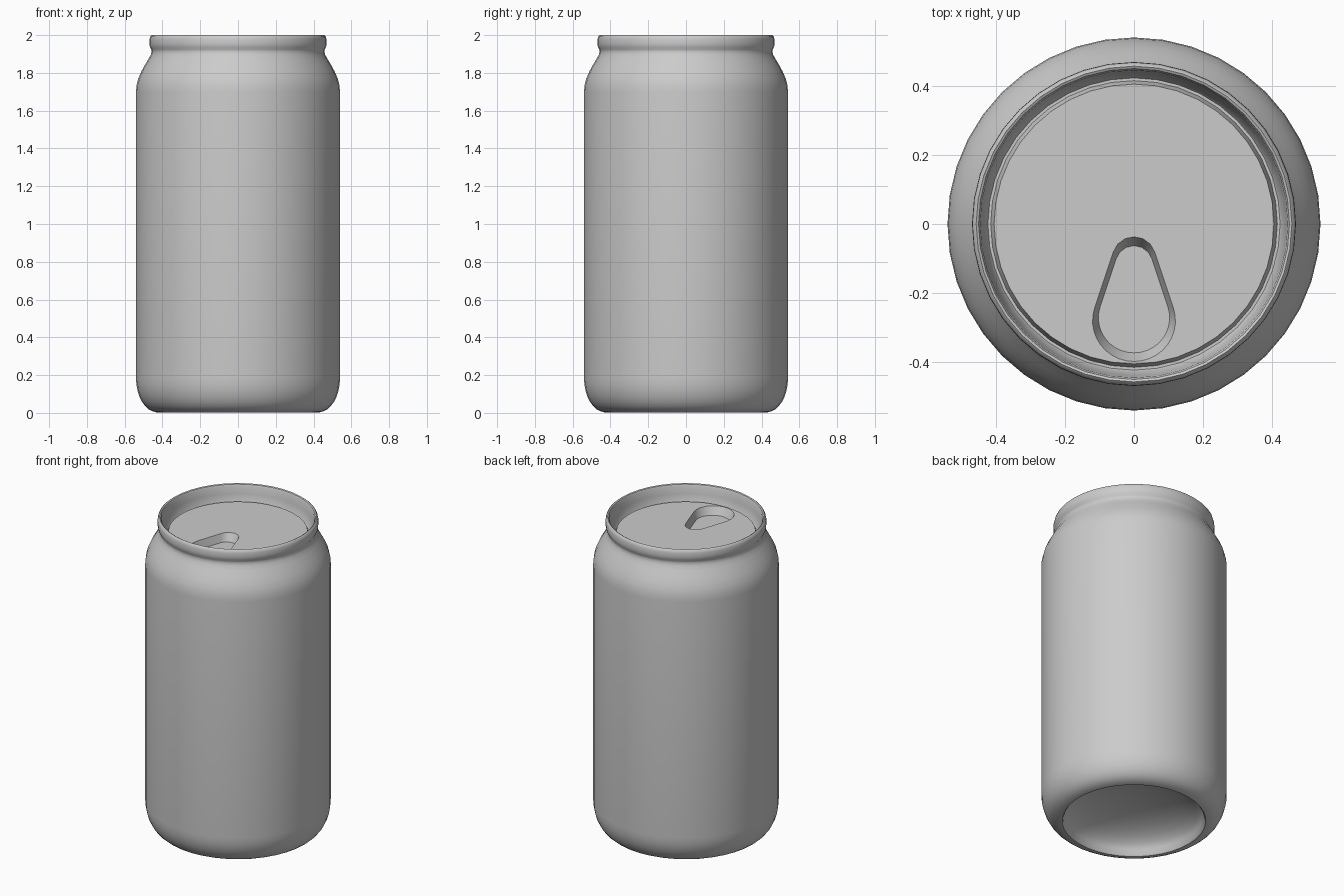
import bpy, bmesh, math
from mathutils import Vector

if "Cube" in bpy.data.objects:
    bpy.data.objects.remove(bpy.data.objects["Cube"])

SIDES = 40


def new_object(name, bm):
    bmesh.ops.recalc_face_normals(bm, faces=bm.faces)
    mesh = bpy.data.meshes.new(name)
    bm.to_mesh(mesh)
    bm.free()
    ob = bpy.data.objects.new(name, mesh)
    bpy.context.collection.objects.link(ob)
    return ob


def lathe(name, profile):
    """Revolve (radius, z) points into a closed solid; ends are on the axis or capped."""
    bm = bmesh.new()
    rings = []
    for r, z in profile:
        if r == 0:
            rings.append([bm.verts.new((0, 0, z))] * SIDES)
        else:
            rings.append([bm.verts.new((r * math.cos(a), r * math.sin(a), z))
                          for a in (2 * math.pi * i / SIDES for i in range(SIDES))])
    for lo, hi in zip(rings, rings[1:]):
        for i in range(SIDES):
            j = (i + 1) % SIDES
            bm.faces.new(dict.fromkeys((lo[i], lo[j], hi[j], hi[i])))
    bm.faces.new(rings[-1])
    return new_object(name, bm)


# Can: domed underside, wall, shoulder, rolled rim, groove and flat lid
dome = [(0.41 * math.sin(t), 0.01 + 0.15 * math.cos(t))
        for t in (math.pi / 2 * i / 8 for i in range(9))]
dome[0] = (0, 0.16)
base = [(0.418, 0.001), (0.428, 0.002)]
curve = [(0.43 + 0.11 * math.sin(t), 0.185 - 0.18 * math.cos(t))
         for t in (math.pi / 2 * i / 8 for i in range(1, 9))]
shoulder = [(0.54, 1.70), (0.537, 1.735), (0.528, 1.77), (0.513, 1.805),
            (0.494, 1.84), (0.475, 1.872), (0.462, 1.895), (0.457, 1.912)]
rim = [(0.459, 1.924), (0.466, 1.936), (0.469, 1.955), (0.468, 1.98),
       (0.464, 1.994), (0.457, 2.0), (0.450, 1.996), (0.445, 1.985)]
lid = [(0.441, 1.94), (0.428, 1.875), (0.423, 1.868), (0.415, 1.868), (0.405, 1.905)]
can = lathe("can_body", dome + base + curve + shoulder + rim + lid)

# Teardrop-shaped pressed recess in the lid, with sloping walls
outline = [Vector((0.12 * math.cos(a), -0.28 + 0.118 * math.sin(a)))
           for a in (math.radians(-197 + 214 * i / 20) for i in range(21))]
outline += [Vector((0.063 * math.cos(a), -0.10 + 0.063 * math.sin(a)))
            for a in (math.radians(17 + 146 * i / 6) for i in range(7))]
middle = Vector((0, -0.22))
bm = bmesh.new()
levels = []
for z, s in ((1.855, 0.86), (1.905, 1.0), (1.93, 1.07)):
    levels.append([bm.verts.new((*(middle + (p - middle) * s), z)) for p in outline])
for lo, hi in zip(levels, levels[1:]):
    for i in range(len(lo)):
        j = (i + 1) % len(lo)
        bm.faces.new((lo[i], lo[j], hi[j], hi[i]))
bm.faces.new(levels[0])
bm.faces.new(levels[-1])
cutter = new_object("opening_cutter", bm)

cut = can.modifiers.new("opening", 'BOOLEAN')
cut.operation = 'DIFFERENCE'
cut.solver = 'EXACT'
cut.object = cutter
bpy.context.view_layer.objects.active = can
can.select_set(True)
bpy.ops.object.modifier_apply(modifier=cut.name)
bpy.data.objects.remove(cutter)
bpy.ops.object.shade_smooth_by_angle(angle=math.radians(35))
